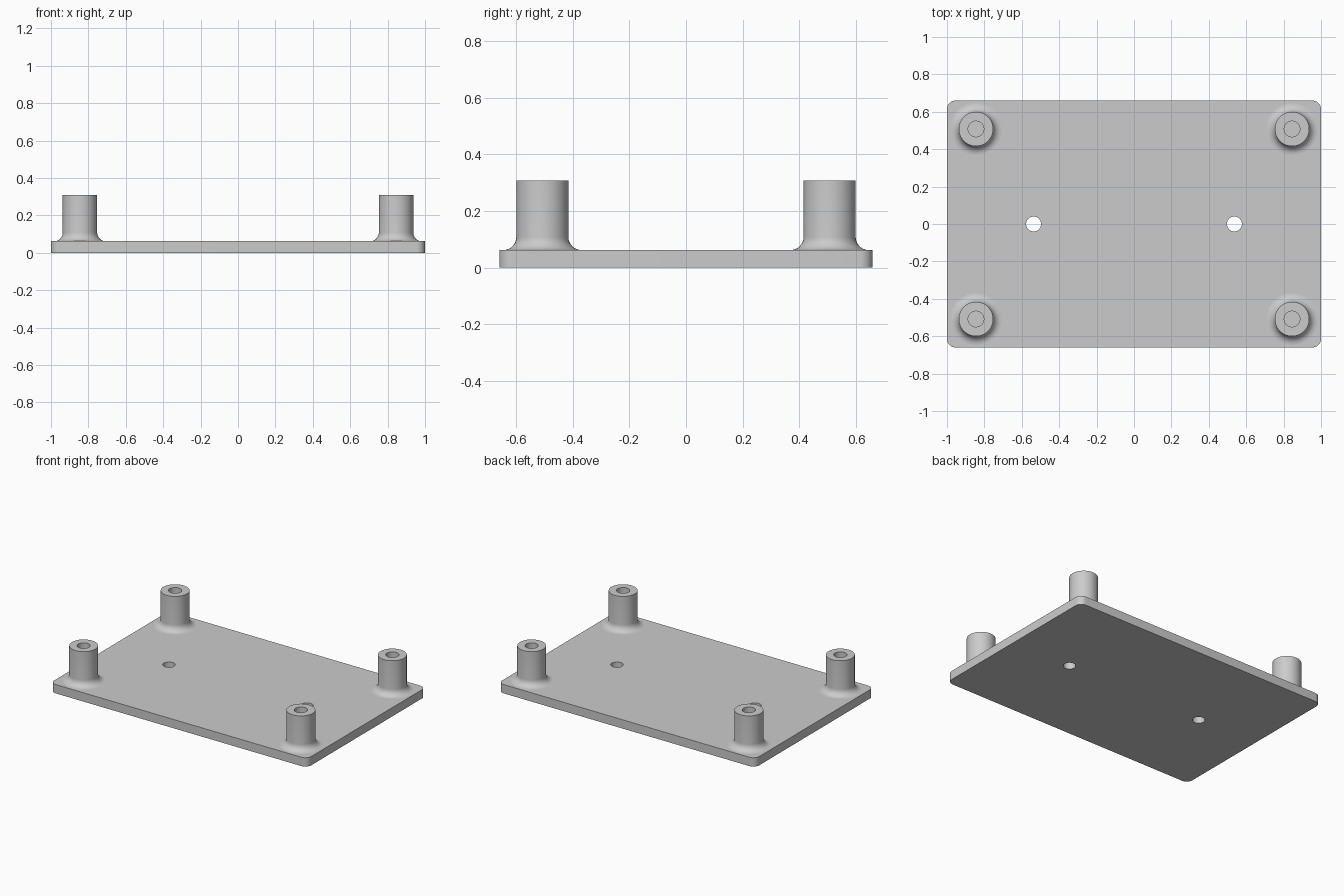
import bpy
import bmesh
from math import cos, sin, pi, radians

default = bpy.data.objects.get("Cube")
if default:
    bpy.data.objects.remove(default, do_unlink=True)

HALF_X, HALF_Y, THICK = 1.0, 0.66, 0.062
CORNER = 0.046
POST_X, POST_Y, POST_TOP, POST_R = 0.845, 0.508, 0.308, 0.092
BORE_R, FILLET = 0.042, 0.046
HOLE_X, HOLE_R = 0.537, 0.04

grey = bpy.data.materials.new("light grey")
grey.use_nodes = True
colour = (0.6, 0.6, 0.6, 1)
grey.diffuse_color = colour
grey.node_tree.nodes["Principled BSDF"].inputs["Base Color"].default_value = colour


def add_object(name, bm):
    bmesh.ops.recalc_face_normals(bm, faces=bm.faces)
    mesh = bpy.data.meshes.new(name)
    bm.to_mesh(mesh)
    bm.free()
    mesh.materials.append(grey)
    obj = bpy.data.objects.new(name, mesh)
    bpy.context.collection.objects.link(obj)
    return obj


def smooth(obj):
    bpy.ops.object.select_all(action="DESELECT")
    obj.select_set(True)
    bpy.context.view_layer.objects.active = obj
    bpy.ops.object.shade_smooth_by_angle(angle=radians(30))


def prism(name, outline, bottom, top):
    bm = bmesh.new()
    face = bm.faces.new([bm.verts.new((x, y, bottom)) for x, y in outline])
    result = bmesh.ops.extrude_face_region(bm, geom=[face])
    for v in result["geom"]:
        if isinstance(v, bmesh.types.BMVert):
            v.co.z = top
    return add_object(name, bm)


def arc(cx, cy, r, start, end, steps):
    angles = [start + (end - start) * i / steps for i in range(steps + 1)]
    return [(cx + r * cos(a), cy + r * sin(a)) for a in angles]


# Base plate with rounded corners
outline = []
for i, (sx, sy) in enumerate([(1, 1), (-1, 1), (-1, -1), (1, -1)]):
    outline += arc(sx * (HALF_X - CORNER), sy * (HALF_Y - CORNER), CORNER,
                   i * pi / 2, (i + 1) * pi / 2, 10)
plate = prism("base_plate", outline, 0, THICK)

# Two through holes along the centre line
for side, sign in (("left", 1), ("right", -1)):
    circle = arc(sign * HOLE_X, 0, HOLE_R, 0, 2 * pi, 40)[:-1]
    cutter = prism(side + "_hole_cutter", circle, -0.1, 0.2)
    cutter.hide_render = True
    cutter.hide_set(True)
    cut = plate.modifiers.new(side + "_hole", "BOOLEAN")
    cut.operation = "DIFFERENCE"
    cut.solver = "EXACT"
    cut.object = cutter

# Bake the cuts, then remove the cutters
bpy.context.view_layer.update()
graph = bpy.context.evaluated_depsgraph_get()
plate_mesh = bpy.data.meshes.new_from_object(plate.evaluated_get(graph))
plate.modifiers.clear()
plate.data = plate_mesh
for side in ("left", "right"):
    bpy.data.objects.remove(bpy.data.objects[side + "_hole_cutter"], do_unlink=True)
smooth(plate)

# Hollow standoff profile: foot fillet, wall, rim, blind bore down to the plate
profile = arc(POST_R + FILLET, THICK + FILLET, FILLET, -pi / 2, -pi, 8)
profile += [(POST_R, POST_TOP), (BORE_R, POST_TOP), (BORE_R, THICK)]


def standoff(name, x, y):
    bm = bmesh.new()
    verts = [bm.verts.new((r, 0, z)) for r, z in profile]
    edges = [bm.edges.new(pair) for pair in zip(verts, verts[1:])]
    bmesh.ops.spin(bm, geom=verts + edges, cent=(0, 0, 0), axis=(0, 0, 1),
                   angle=2 * pi, steps=48, use_merge=True)
    bmesh.ops.remove_doubles(bm, verts=bm.verts, dist=0.0001)
    obj = add_object(name, bm)
    # Open shell: make sure the rim faces up
    rim = max(obj.data.polygons, key=lambda p: p.center.z)
    if rim.normal.z < 0:
        obj.data.flip_normals()
    obj.location = (x, y, 0)
    smooth(obj)


# Four corner standoffs
for end, sy in (("front", -1), ("back", 1)):
    for side, sx in (("left", 1), ("right", -1)):
        standoff(f"{end}_{side}_standoff", sx * POST_X, sy * POST_Y)
